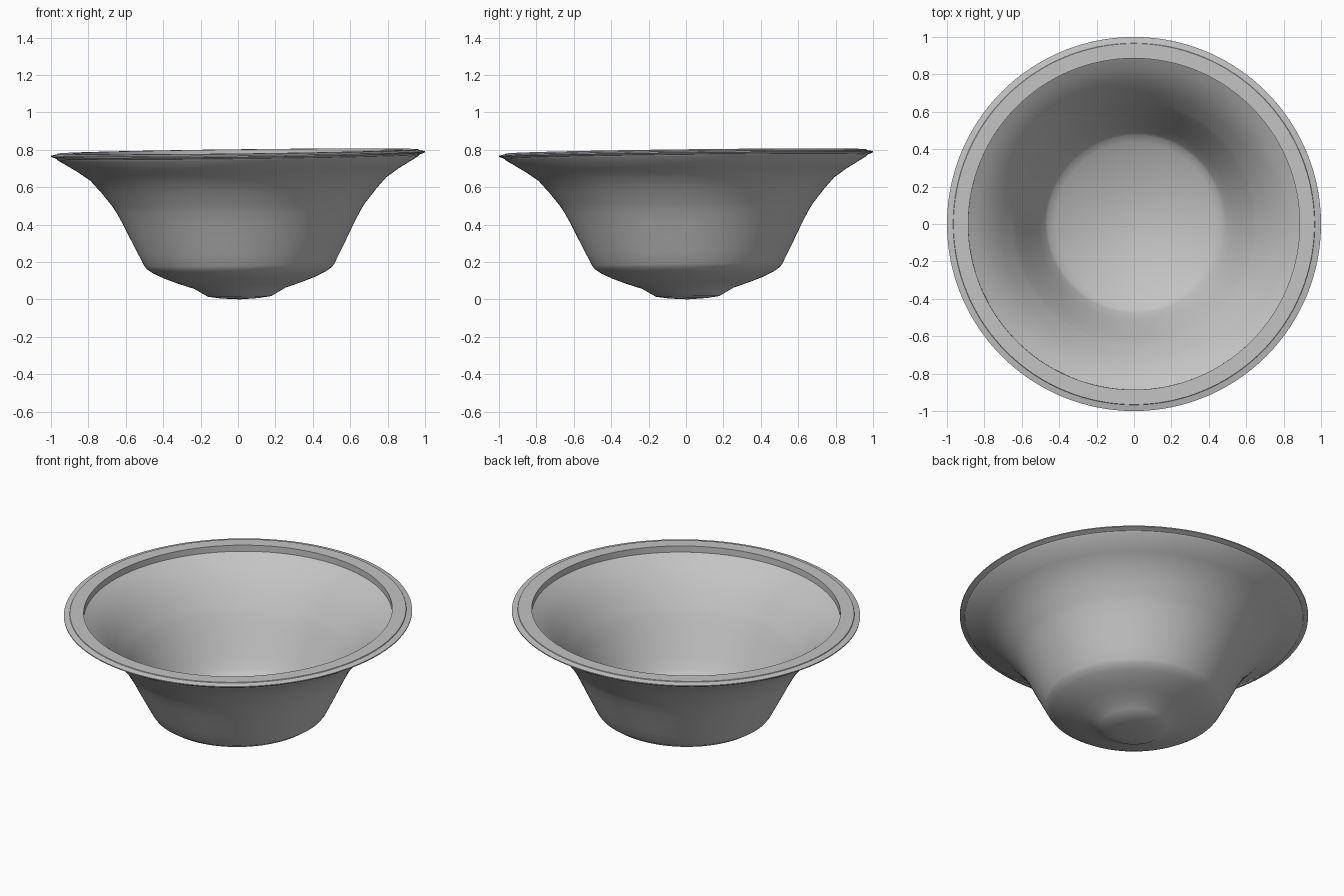
import bpy
import bmesh
import math
from mathutils import Matrix

cube = bpy.data.objects.get("Cube")
if cube:
    bpy.data.objects.remove(cube, do_unlink=True)

# One plain grey for the whole bowl
grey = bpy.data.materials.new("plain grey")
grey.use_nodes = True
colour = (0.55, 0.55, 0.55, 1.0)
grey.diffuse_color = colour
grey.node_tree.nodes["Principled BSDF"].inputs["Base Color"].default_value = colour

SEGMENTS = 128

# Half section (radius, height), from the underside centre round to the floor centre
underside = [(0, 0), (0.10, 0.006), (0.17, 0.016), (0.20, 0.034), (0.245, 0.06),
             (0.33, 0.088), (0.40, 0.115), (0.46, 0.143), (0.495, 0.167)]
outer_wall = [(0.508, 0.185), (0.54, 0.248), (0.58, 0.328), (0.62, 0.41), (0.655, 0.474),
              (0.675, 0.505), (0.73, 0.575), (0.79, 0.643), (0.86, 0.692), (0.965, 0.755)]
rim = [(0.97, 0.763), (1.0, 0.774), (1.0, 0.780), (0.967, 0.787), (0.965, 0.791),
       (0.886, 0.791), (0.886, 0.752)]
inner_wall = [(0.84, 0.722), (0.77, 0.665), (0.71, 0.59), (0.655, 0.515), (0.635, 0.483),
              (0.60, 0.415), (0.56, 0.338), (0.52, 0.258), (0.483, 0.192)]
floor = [(0.468, 0.174), (0.43, 0.155), (0.36, 0.125), (0.25, 0.09), (0.12, 0.062), (0, 0.055)]
section = underside + outer_wall + rim + inner_wall + floor

# Spin the section into a closed solid of revolution
bm = bmesh.new()
verts = [bm.verts.new((r, 0, z)) for r, z in section]
edges = [bm.edges.new(pair) for pair in zip(verts, verts[1:])]
bmesh.ops.spin(bm, geom=verts + edges, cent=(0, 0, 0), axis=(0, 0, 1),
               angle=math.tau, steps=SEGMENTS, use_merge=False)
bmesh.ops.remove_doubles(bm, verts=bm.verts, dist=0.0005)
bmesh.ops.recalc_face_normals(bm, faces=bm.faces)

# The bowl leans very slightly towards the front right
lean = Matrix.Rotation(0.012, 4, 'X') @ Matrix.Rotation(-0.012, 4, 'Y')
bmesh.ops.transform(bm, matrix=lean, verts=bm.verts)

# Centre it and stand it on the ground
for axis in range(3):
    values = [v.co[axis] for v in bm.verts]
    shift = min(values) if axis == 2 else (min(values) + max(values)) / 2
    for v in bm.verts:
        v.co[axis] -= shift

mesh = bpy.data.meshes.new("bowl")
bm.to_mesh(mesh)
bm.free()
mesh.materials.append(grey)
bowl = bpy.data.objects.new("bowl", mesh)
bpy.context.collection.objects.link(bowl)

# Smooth walls, crisp rim edges
bpy.ops.object.select_all(action='DESELECT')
bowl.select_set(True)
bpy.context.view_layer.objects.active = bowl
bpy.ops.object.shade_smooth_by_angle(angle=math.radians(32))
